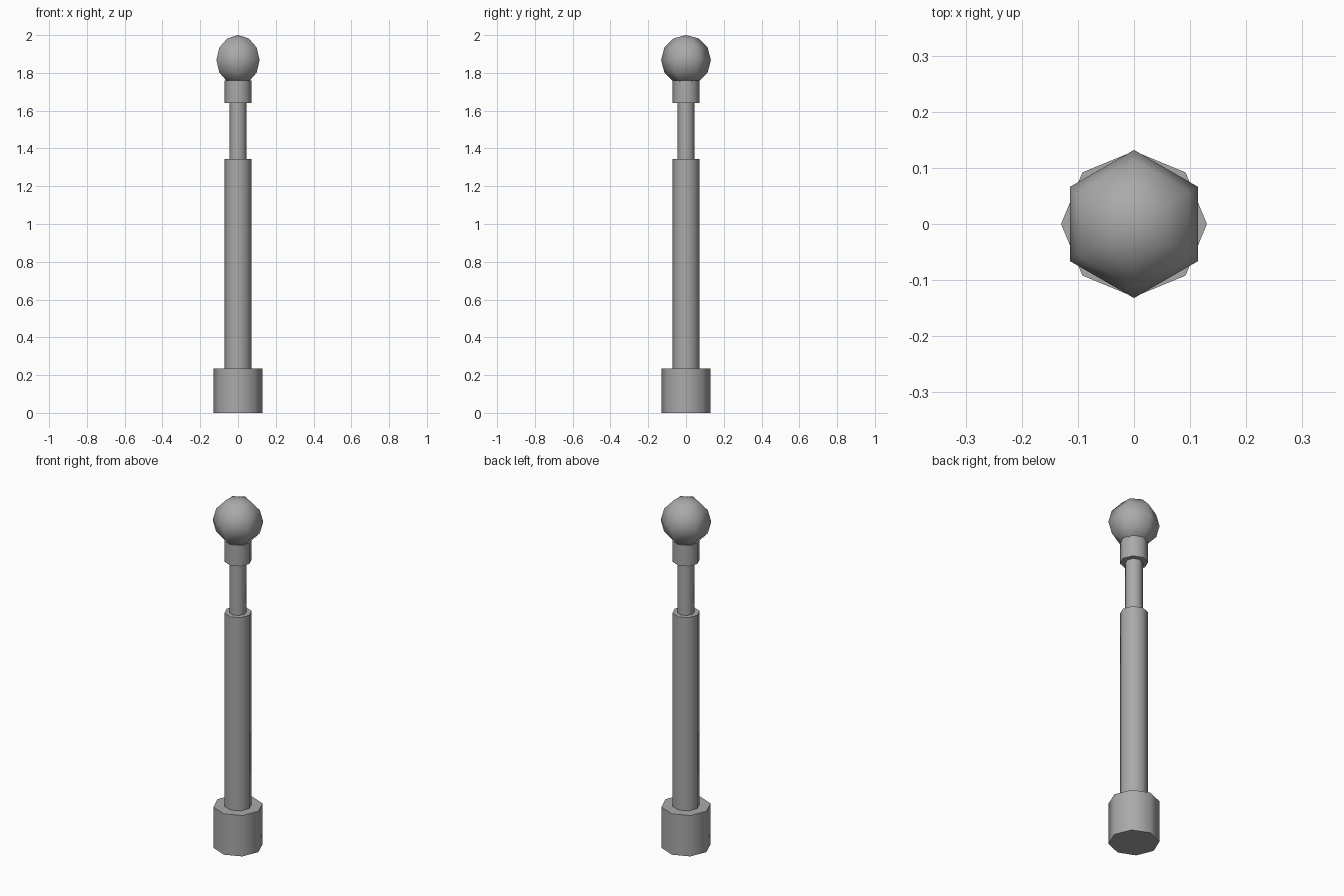
import bpy
import math

cube = bpy.data.objects.get("Cube")
if cube:
    bpy.data.objects.remove(cube, do_unlink=True)

# Single grey material
grey = bpy.data.materials.new("mid grey")
grey.use_nodes = True
colour = (0.4, 0.4, 0.4, 1)
grey.diffuse_color = colour
grey.node_tree.nodes["Principled BSDF"].inputs["Base Color"].default_value = colour


def finish(name):
    obj = bpy.context.object
    obj.name = name
    obj.data.materials.append(grey)
    bpy.ops.object.shade_smooth_by_angle(angle=math.radians(75))
    return obj


def octagonal_post(name, radius, bottom, top):
    bpy.ops.mesh.primitive_cylinder_add(
        vertices=8, radius=radius, depth=top - bottom,
        location=(0, 0, (bottom + top) / 2))
    return finish(name)


# Stacked shaft, from the foot up
octagonal_post("base", 0.13, 0, 0.235)
octagonal_post("column", 0.072, 0.235, 1.345)
octagonal_post("rod", 0.045, 1.345, 1.64)
octagonal_post("collar", 0.072, 1.64, 1.76)

# Six-sided ball with corners on the x axis
bpy.ops.mesh.primitive_uv_sphere_add(
    segments=6, ring_count=6, radius=0.132, location=(0, 0, 1.868))
finish("ball")
